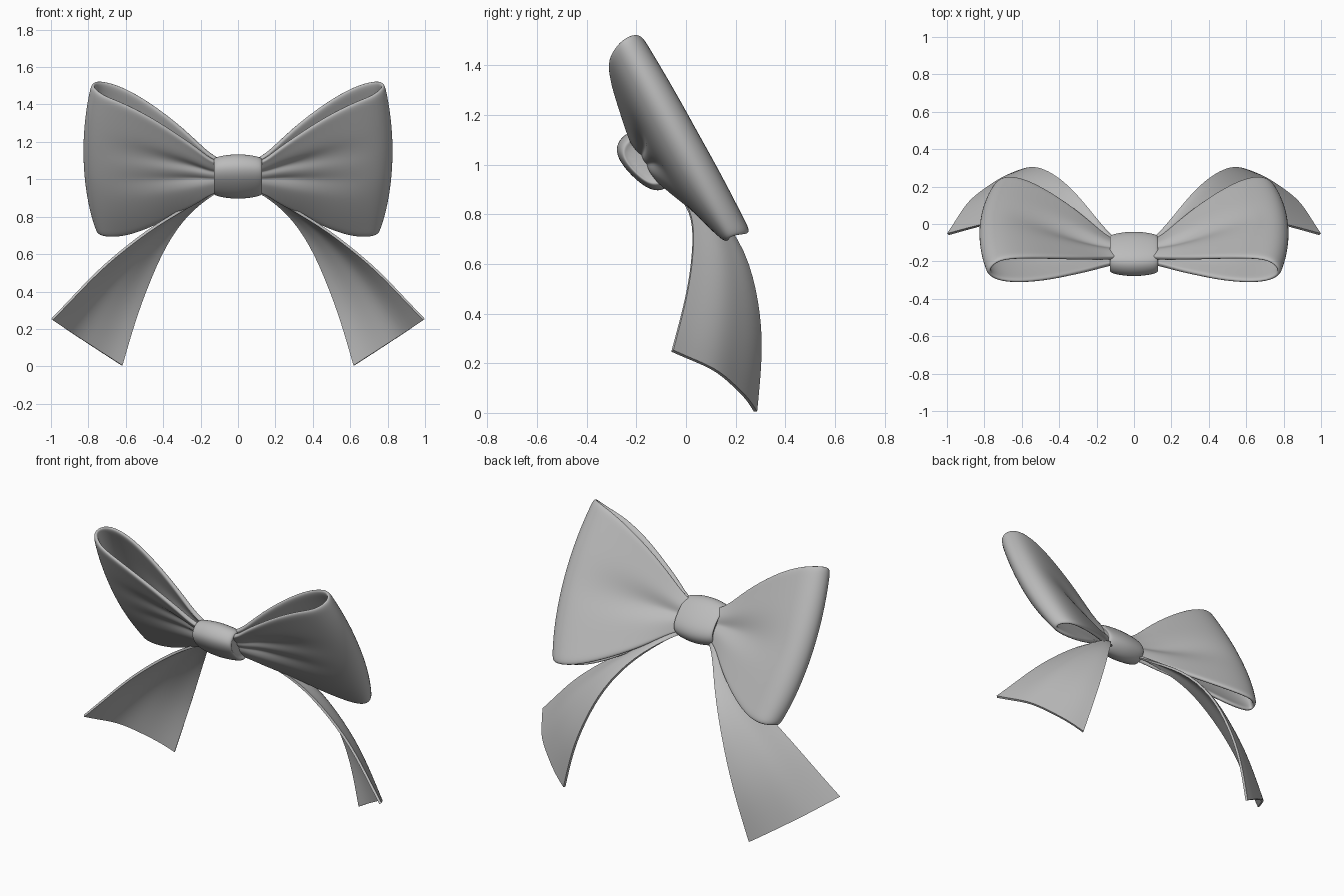
import bpy, math
from mathutils import Vector

cube = bpy.data.objects.get("Cube")
if cube:
    bpy.data.objects.remove(cube, do_unlink=True)

grey = bpy.data.materials.new("ribbon_grey")
grey.use_nodes = True
COLOUR = (0.5, 0.5, 0.5, 1)
grey.diffuse_color = COLOUR
grey.node_tree.nodes["Principled BSDF"].inputs["Base Color"].default_value = COLOUR

CENTRE = Vector((0, -0.16, 1.015))


def tilted(x, depth, up, angle=0.506):
    """Point in the leaning frame of the bow: depth goes back, up goes along the ribbon width."""
    c, s = math.cos(angle), math.sin(angle)
    return CENTRE + Vector((x, depth * c - up * s, depth * s + up * c))


def grid_object(name, rows, closed=False):
    """Quad sheet through rows of points; closed joins each row into a ring and caps the ends."""
    n = len(rows[0])
    verts = [p for row in rows for p in row]
    faces = []
    for i in range(len(rows) - 1):
        for j in range(n if closed else n - 1):
            k = (j + 1) % n
            faces.append((i * n + j, i * n + k, (i + 1) * n + k, (i + 1) * n + j))
    if closed:
        faces.append(tuple(reversed(range(n))))
        faces.append(tuple(range(len(verts) - n, len(verts))))
    mesh = bpy.data.meshes.new(name)
    mesh.from_pydata(verts, [], faces)
    mesh.materials.append(grey)
    obj = bpy.data.objects.new(name, mesh)
    bpy.context.collection.objects.link(obj)
    return obj


def finish(obj, modifiers, thickness=0.02):
    """Apply thickness and smoothing in the given order, then shade smooth."""
    bpy.ops.object.select_all(action='DESELECT')
    bpy.context.view_layer.objects.active = obj
    obj.select_set(True)
    for kind in modifiers:
        mod = obj.modifiers.new(kind.lower(), kind)
        if kind == 'SOLIDIFY':
            mod.thickness = thickness
            mod.offset = 0
        else:
            mod.levels = mod.render_levels = 2
            mod.boundary_smooth = 'PRESERVE_CORNERS'
        bpy.ops.object.modifier_apply(modifier=mod.name)
    bpy.ops.object.shade_smooth_by_angle(angle=math.radians(50))


# Loop path: reach, depth at the ribbon edge, depth at its middle, half width
TIP = 0.82
FRONT = [(0.07, -0.01, 0.0, 0.08), (0.15, -0.01, 0.0, 0.11), (0.23, 0.0, 0.015, 0.175),
         (0.38, 0.02, 0.03, 0.275), (0.5, 0.035, 0.045, 0.35), (0.65, 0.06, 0.06, 0.42),
         (0.75, 0.085, 0.085, 0.445), (0.8, 0.12, 0.12, 0.465), (TIP, 0.155, 0.16, 0.475)]
BACK = [(0.8, 0.195, 0.2, 0.475), (0.75, 0.22, 0.23, 0.46), (0.65, 0.215, 0.225, 0.43),
        (0.5, 0.175, 0.18, 0.36), (0.3, 0.1, 0.105, 0.235), (0.15, 0.03, 0.045, 0.11),
        (0.07, 0.02, 0.03, 0.08)]
COLUMNS = 17


def pleat(t, middle, width):
    return math.exp(-((t - middle) / width) ** 2)


def build_loop(side, name):
    rows = []
    for i, (x, edge, mid, half) in enumerate(FRONT + BACK):
        is_front = i < len(FRONT)
        fade = max(0, 1 - x / 0.7) * min(1, (x / 0.25) ** 2)
        near_tip = (x / TIP) ** 12
        row = []
        for j in range(COLUMNS):
            t = 2 * j / (COLUMNS - 1) - 1
            depth = mid + (edge - mid) * t * t
            up = half * t
            if t < 0:
                # the lower corner is rounder than the upper one
                up *= 1 + t * t * (0.04 - 0.13 * near_tip)
            if is_front:
                depth += 0.045 * fade * (pleat(t, 0.3, 0.15) + pleat(t, -0.12, 0.15))
                if t < 0:
                    # the lower front edge is drawn back
                    depth += 0.07 * t * t * min(1, x / 0.4) * (1 - near_tip)
            else:
                depth -= 0.065 * fade * pleat(t, 0, 0.28)
            reach = x * (1 - 0.07 * t * t + 0.02 * t) if x > 0.2 else x
            row.append(tilted(side * reach, depth, up))
        rows.append(row)
    finish(grid_object(name, rows), ['SOLIDIFY', 'SUBSURF'], 0.026)


# Tail edges, from the knot down to the cut end
INNER = [(0.04, -0.13, 0.96), (0.14, -0.06, 0.915), (0.27, 0.12, 0.82), (0.39, 0.24, 0.65),
         (0.48, 0.29, 0.44), (0.55, 0.305, 0.25), (0.62, 0.28, 0.005)]
OUTER = [(0.04, -0.13, 0.98), (0.14, -0.07, 0.93), (0.3, 0.01, 0.835), (0.47, 0.035, 0.737),
         (0.72, 0.018, 0.54), (0.87, -0.02, 0.38), (0.995, -0.055, 0.25)]


def build_tail(side, name):
    rows = []
    for i, (a, b) in enumerate(zip(INNER, OUTER)):
        grow = i / (len(INNER) - 1)
        row = []
        for j in range(9):
            v = j / 8
            p = Vector(a).lerp(Vector(b), v)
            bulge = math.sin(math.pi * v) + 0.06 * math.sin(4 * math.pi * v)
            p += Vector((0.03, 0.042, 0.018)) * bulge * grow
            row.append(Vector((side * p.x, p.y, p.z)))
        rows.append(row)
    finish(grid_object(name, rows), ['SUBSURF', 'SOLIDIFY'], 0.014)


for side, label in ((1, "left"), (-1, "right")):
    build_loop(side, label + "_loop")
    build_tail(side, label + "_tail")

# Knot: a flattened, rounded barrel wrapped around the middle
KNOT = [(-0.115, 0.62), (-0.132, 0.74), (-0.125, 0.86), (-0.075, 0.96), (0, 1.02)]
KNOT += [(-x, s) for x, s in reversed(KNOT[:-1])]
rings = []
for x, size in KNOT:
    ring = []
    for k in range(16):
        a = 2 * math.pi * k / 16
        c, s = math.cos(a), math.sin(a)
        depth = 0.084 * size * math.copysign(abs(c) ** 0.8, c)
        up = 0.138 * size * math.copysign(abs(s) ** 0.8, s)
        ring.append(tilted(x, depth, up, math.radians(45)))
    rings.append(ring)
finish(grid_object("knot", rings, closed=True), ['SUBSURF'])
